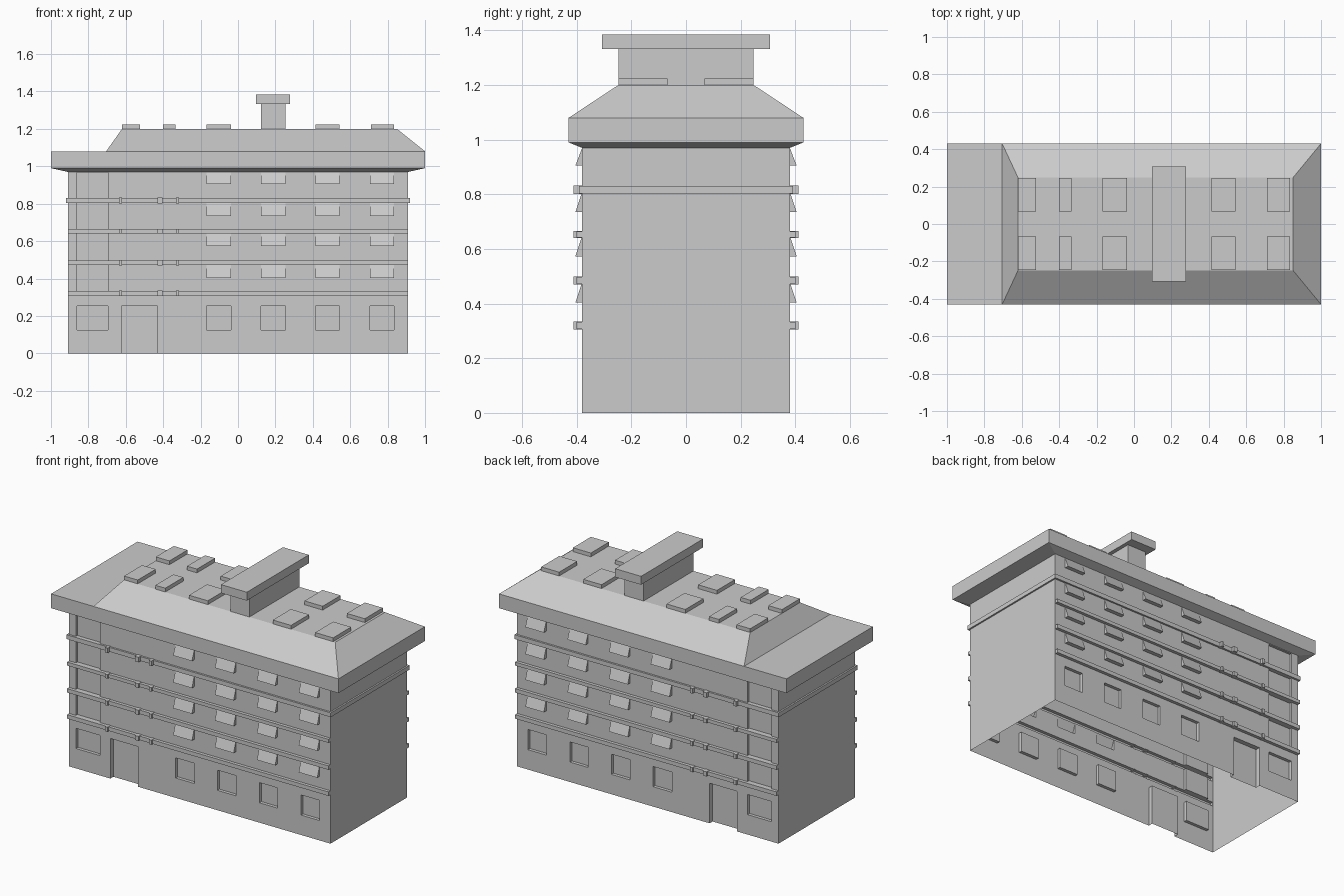
import bpy, bmesh

if "Cube" in bpy.data.objects:
    bpy.data.objects.remove(bpy.data.objects["Cube"])


def finish(name, bm):
    bmesh.ops.recalc_face_normals(bm, faces=bm.faces)
    me = bpy.data.meshes.new(name)
    bm.to_mesh(me)
    bm.free()
    ob = bpy.data.objects.new(name, me)
    bpy.context.scene.collection.objects.link(ob)
    return ob


def add_box(bm, x0, x1, y0, y1, z0, z1):
    vs = bmesh.ops.create_cube(bm, size=1)["verts"]
    for v in vs:
        v.co = (x1 if v.co.x > 0 else x0, y1 if v.co.y > 0 else y0, z1 if v.co.z > 0 else z0)


def boxes(name, dims):
    bm = bmesh.new()
    for d in dims:
        add_box(bm, *d)
    return finish(name, bm)


def boolean(ob, tool, op):
    m = ob.modifiers.new(op, 'BOOLEAN')
    m.operation = op
    m.solver = 'EXACT'
    m.use_self = True
    m.object = tool
    tool.hide_render = True
    bpy.context.view_layer.update()
    dg = bpy.context.evaluated_depsgraph_get()
    me = bpy.data.meshes.new_from_object(ob.evaluated_get(dg))
    ob.modifiers.clear()
    ob.data = me
    bpy.data.objects.remove(tool)


def both_sides(x0, x1, inner, outer, z0, z1):
    return [(x0, x1, inner, outer, z0, z1), (x0, x1, -outer, -inner, z0, z1)]


W, D = 0.91, 0.38
BAYS = [(-0.168, -0.037), (0.122, 0.253), (0.415, 0.542), (0.706, 0.835)]
BANDS = [(0.308, 0.333), (0.472, 0.497), (0.642, 0.664), (0.803, 0.83)]

# main block
body = boxes("building_walls", [(-W, W, -D, D, 0, 0.97)])

# recessed ground windows, door and tall stair strip
cuts = []
for x0, x1 in BAYS + [(-0.862, -0.695)]:
    cuts += both_sides(x0, x1, D - 0.02, 0.5, 0.125, 0.252)
cuts += both_sides(-0.622, -0.43, D - 0.03, 0.5, -0.1, 0.252)
cuts += both_sides(-0.862, -0.695, D - 0.015, 0.5, 0.32, 0.966)
boolean(body, boxes("recess_cutter", cuts), 'DIFFERENCE')

# floor bands with small blocks, and sloping window hoods below each band
bm = bmesh.new()
for i, (z0, z1) in enumerate(BANDS):
    top = i == 3
    wx, wy = (0.92, 0.392) if top else (0.909, 0.40)
    add_box(bm, -wx, wx, -wy, wy, z0, z1)
    for x0, x1 in [(-0.637, -0.62), (-0.43, -0.405), (-0.332, -0.315)]:
        for d in both_sides(x0, x1, 0.36, 0.411, z0 - 0.002, z1 + 0.002):
            add_box(bm, *d)
for z0, z1 in [(0.404, 0.475), (0.573, 0.645), (0.735, 0.806), (0.905, 0.968)]:
    for x0, x1 in BAYS:
        for s in (-1, 1):
            prof = [(0.365, z1), (D + 0.001, z1), (0.405, z0), (0.365, z0)]
            a = [bm.verts.new((x0, s * y, z)) for y, z in prof]
            b = [bm.verts.new((x1, s * y, z)) for y, z in prof]
            bm.faces.new(a)
            bm.faces.new(b[::-1])
            for k in range(4):
                n = (k + 1) % 4
                bm.faces.new((a[k], b[k], b[n], a[n]))
boolean(body, finish("trim_helper", bm), 'UNION')

# open the shell at the ground and under the roof
bm = bmesh.new()
bm.from_mesh(body.data)
ends = [f for f in bm.faces if all(v.co.z < 0.001 for v in f.verts)
        or all(v.co.z > 0.9695 for v in f.verts)]
bmesh.ops.delete(bm, geom=ends, context='FACES')
bm.to_mesh(body.data)
bm.free()

# eaves, flat deck at the left and hipped roof
bm = bmesh.new()


def rect(x0, x1, y, z):
    return [bm.verts.new(p) for p in ((x0, -y, z), (x1, -y, z), (x1, y, z), (x0, y, z))]


def bridge(a, b):
    for k in range(4):
        n = (k + 1) % 4
        bm.faces.new((a[k], a[n], b[n], b[k]))


soffit = rect(-W, W, D, 0.97)
low = rect(-1, 1, 0.43, 0.99)
high = rect(-1, 1, 0.43, 1.08)
top = rect(-0.62, 0.85, 0.248, 1.2)
bridge(soffit, low)
bridge(low, high)
f = bm.verts.new((-0.705, -0.43, 1.08))
b = bm.verts.new((-0.705, 0.43, 1.08))
bm.faces.new((high[0], f, b, high[3]))
bridge([f, high[1], high[2], b], top)
bm.faces.new(top)
finish("roof", bm)

# skylights in two mirrored rows
lights = []
for x0, x1 in [(-0.62, -0.525), (-0.402, -0.333), BAYS[0], BAYS[2], (0.71, 0.835)]:
    lights += both_sides(x0, x1, 0.068, 0.247, 1.19, 1.224)
boxes("skylights", lights)

# chimney and cap
boxes("chimney", [(0.122, 0.253, -0.248, 0.248, 1.19, 1.335)])
boxes("chimney_cap", [(0.097, 0.277, -0.308, 0.308, 1.332, 1.385)])
